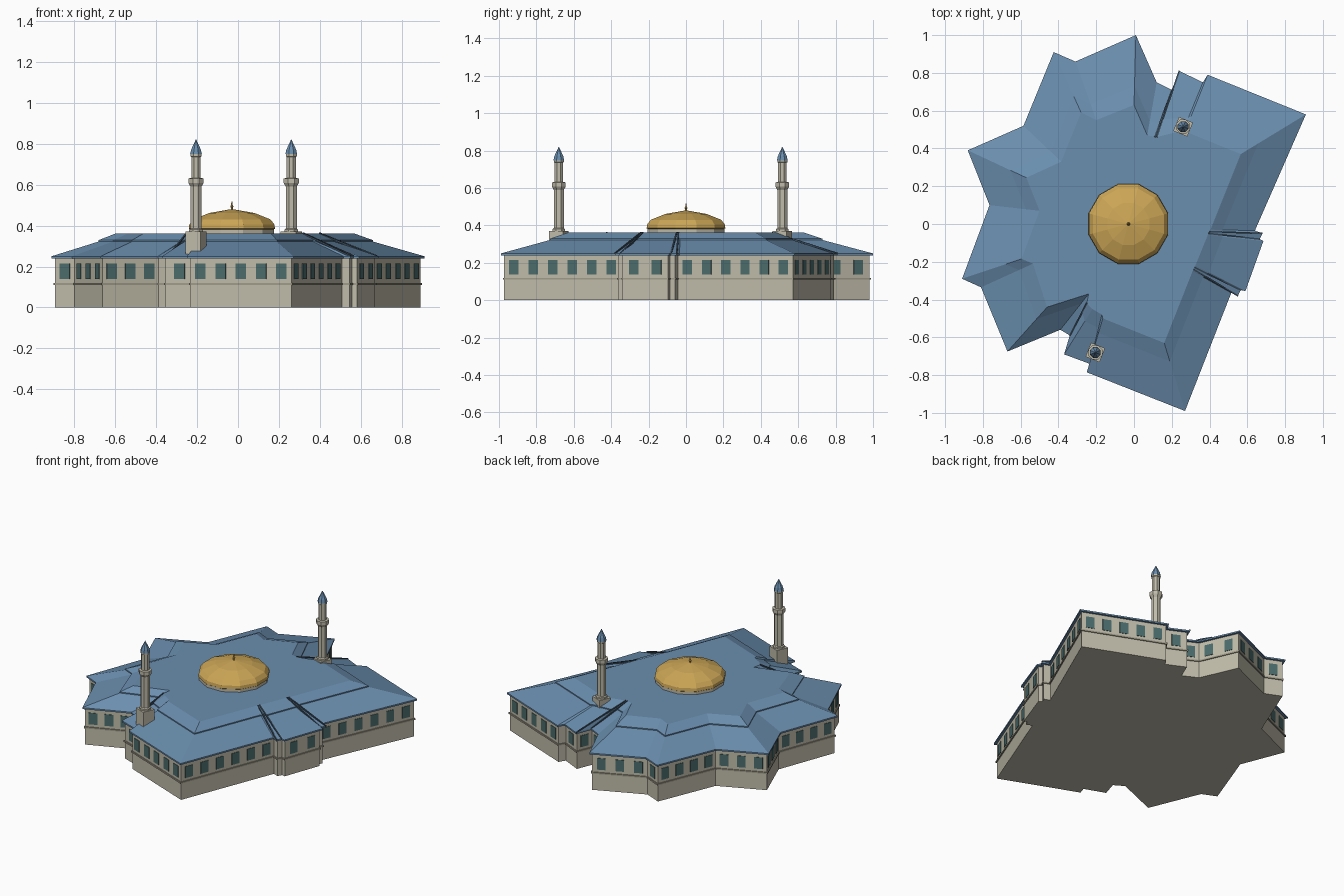
import bpy, bmesh, math
from mathutils import Vector, Matrix

old = bpy.data.objects.get("Cube")
if old:
    bpy.data.objects.remove(old, do_unlink=True)


def material(name, *rgb):
    """Flat material from display colour values."""
    colour = [((c / 255 + 0.055) / 1.055) ** 2.4 for c in rgb] + [1]
    mat = bpy.data.materials.new(name)
    mat.use_nodes = True
    mat.diffuse_color = colour
    shader = mat.node_tree.nodes["Principled BSDF"]
    shader.inputs["Base Color"].default_value = colour
    shader.inputs["Roughness"].default_value = 0.8
    return mat


STONE = material("warm stone", 192, 188, 170)
TRIM = material("shaded stone trim", 160, 155, 138)
ROOF = material("blue lead roof", 106, 142, 174)
GLASS = material("teal window glass", 76, 108, 108)
GOLD = material("dome gold", 204, 166, 86)
SEAM = material("dark roof seam", 60, 78, 94)


def finish(name, bm, mat):
    bmesh.ops.recalc_face_normals(bm, faces=bm.faces)
    mesh = bpy.data.meshes.new(name)
    bm.to_mesh(mesh)
    bm.free()
    mesh.materials.append(mat)
    obj = bpy.data.objects.new(name, mesh)
    bpy.context.collection.objects.link(obj)
    return obj


def loft(name, rings, mat):
    """Closed solid through stacked rings with equal point counts."""
    bm = bmesh.new()
    loops = [[bm.verts.new(p) for p in ring] for ring in rings]
    n = len(loops[0])
    for low, high in zip(loops, loops[1:]):
        for i in range(n):
            j = (i + 1) % n
            bm.faces.new((low[i], low[j], high[j], high[i]))
    bm.faces.new(loops[0][::-1])
    bm.faces.new(loops[-1])
    return finish(name, bm, mat)


def lathe(name, centre, profile, sides, mat):
    def ring(r, z):
        return [(centre[0] + r * math.cos(math.tau * (i + 0.5) / sides),
                 centre[1] + r * math.sin(math.tau * (i + 0.5) / sides), z)
                for i in range(sides)]
    return loft(name, [ring(r, z) for r, z in profile], mat)


def add_box(bm, centre, along, size):
    """Box whose x axis follows the direction along."""
    x = Vector(along).normalized()
    y = Vector((0, 0, 1)).cross(x).normalized()
    z = x.cross(y)
    rot = Matrix((x, y, z)).transposed().to_4x4()
    scale = Matrix.Diagonal((*size, 1))
    bmesh.ops.create_cube(bm, size=1,
                          matrix=Matrix.Translation(centre) @ rot @ scale)


def inset(points, d):
    """Move a counter-clockwise outline inwards with mitred corners."""
    out = []
    for i, p in enumerate(points):
        a = (p - points[i - 1]).normalized()
        b = (points[(i + 1) % len(points)] - p).normalized()
        n, m = Vector((-a.y, a.x)), Vector((-b.y, b.x))
        out.append(p + (n + m) * d / max(0.4, 1 + n.dot(m)))
    return out


def flat(points, z):
    return [(p.x, p.y, z) for p in points]


# Each row: eave corner x, y and the matching corner of the flat roof top
PLAN = [
    (.27, -.99, .16, -.63), (.515, -.365, .31, -.25), (.55, -.38, .315, -.24),
    (.565, -.35, .32, -.23), (.59, -.355, .325, -.22), (.685, -.09, .39, -.06),
    (.665, -.08, .395, -.05), (.68, -.05, .4, -.04), (.64, -.035, .405, -.03),
    (.91, .58, .565, .37), (.39, .79, .27, .49), (.365, .75, .26, .495),
    (.24, .81, .12, .46), (.2, .71, .11, .46), (.12, .75, .07, .47),
    (.01, 1, 0, .63), (-.31, .86, -.2, .55), (-.425, .91, -.28, .59),
    (-.585, .52, -.385, .33), (-.88, .39, -.57, .245), (-.765, .1, -.5, .07),
    (-.91, -.29, -.595, -.185), (-.81, -.335, -.535, -.21),
    (-.67, -.675, -.46, -.44), (-.39, -.56, -.24, -.37),
    (-.34, -.59, -.25, -.42), (-.37, -.69, -.22, -.45),
    (-.235, -.74, -.17, -.48), (-.25, -.785, -.165, -.5),
]
eave = [Vector(row[:2]) for row in PLAN]
crown = [Vector(row[2:]) for row in PLAN]
wall = inset(eave, 0.014)
EAVE_Z, TOP_Z = 0.25, 0.362

# Walls and string course
loft("walls", [flat(wall, 0), flat(wall, 0.242)], STONE)
course = inset(eave, 0.008)
loft("string_course", [flat(course, 0.11), flat(course, 0.12)], TRIM)

# Hipped roof with a small step near the top
middle = [e.lerp(c, 0.73) for e, c in zip(eave, crown)]
loft("roof", [flat(eave, 0.24), flat(eave, EAVE_Z), flat(middle, 0.322),
              flat(middle, 0.329), flat(crown, TOP_Z)], ROOF)

# Windows spaced evenly along every wall long enough to hold one
bm = bmesh.new()
for i, a in enumerate(wall):
    b = wall[(i + 1) % len(wall)]
    length = (b - a).length
    count = round(length / 0.107) if length > 0.085 else 0
    for k in range(count):
        p = a.lerp(b, (k + 0.5) / count)
        add_box(bm, (p.x, p.y, 0.176), (*(b - a), 0), (0.054, 0.006, 0.076))
finish("windows", bm, GLASS)

# Dark seams where roof sections meet
bm = bmesh.new()
for i in (2, 3, 6, 7, 12, 13, 25):
    e = Vector((*eave[i], EAVE_Z))
    c = Vector((*crown[i], TOP_Z))
    add_box(bm, (e + c) / 2, c - e, ((c - e).length, 0.008, 0.008))
finish("roof_seams", bm, SEAM)

# Dome on a low drum, with a finial
DOME = (-0.03, 0)
lathe("dome_drum", DOME, [(.212, .355), (.212, .385)], 12, STONE)
lathe("dome", DOME, [(.21, .38), (.218, .385), (.215, .405), (.195, .43),
                     (.115, .461), (.01, .479)], 12, GOLD)
lathe("dome_finial", DOME, [(.005, .47), (.005, .488), (.009, .493),
                            (.005, .498), (.002, .517)], 8, GOLD)

# Minarets
EDGE = (*(eave[9] - eave[0]), 0)
for side, spot in (("front", (-.205, -.68)), ("back", (.26, .515))):
    bm = bmesh.new()
    add_box(bm, (*spot, 0.31), EDGE, (0.08, 0.08, 0.12))
    finish(side + "_minaret_base", bm, STONE)
    lathe(side + "_minaret_shaft", spot,
          [(.036, .365), (.036, .38), (.029, .385), (.029, .59), (.04, .608),
           (.04, .63), (.025, .632), (.025, .735), (.029, .738), (.029, .75)],
          8, STONE)
    lathe(side + "_minaret_cap", spot,
          [(.031, .748), (.026, .77), (.001, .82)], 8, ROOF)
